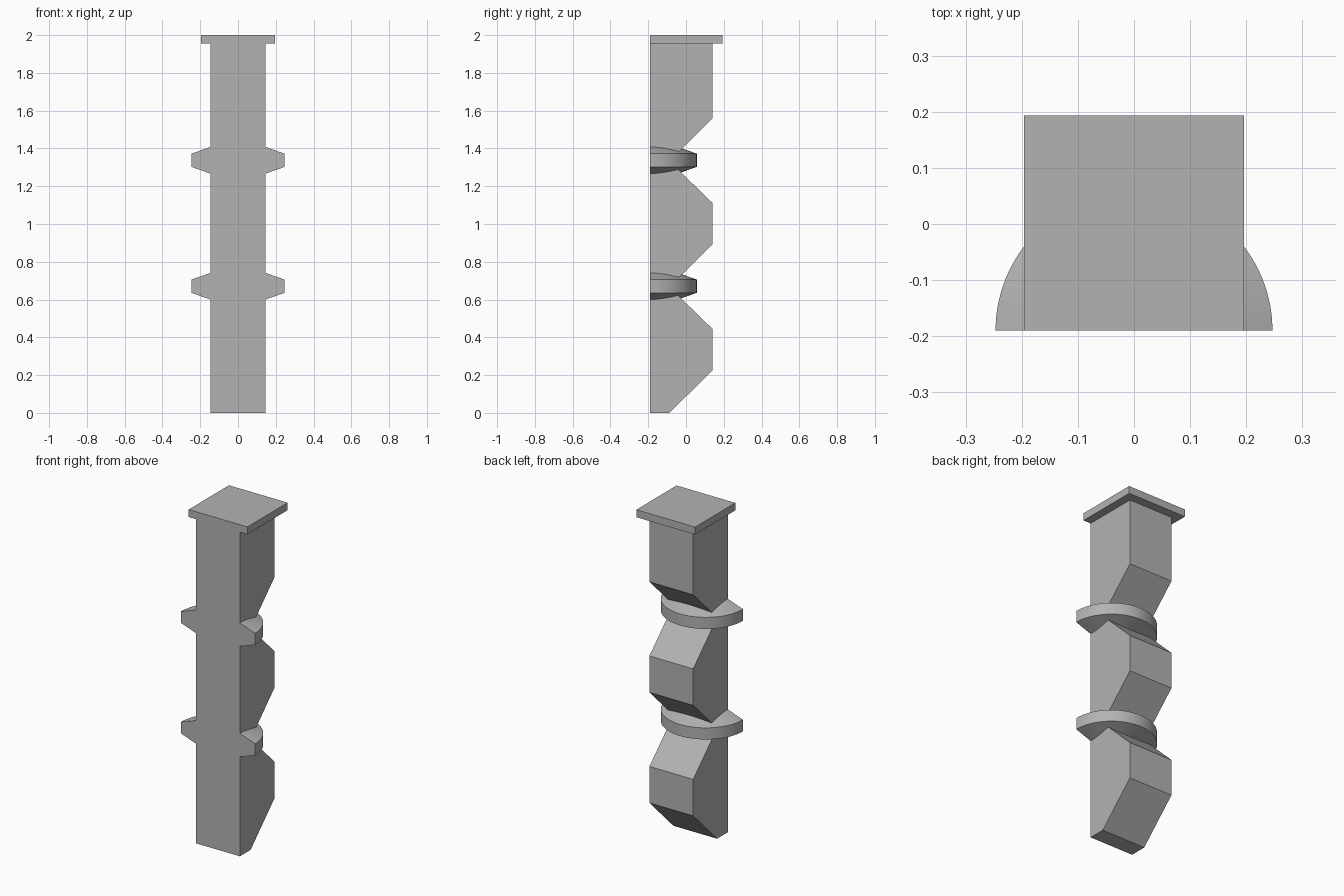
import bpy, bmesh, math
from mathutils import Matrix, Vector

cube = bpy.data.objects.get("Cube")
if cube:
    bpy.data.objects.remove(cube, do_unlink=True)

FRONT, BACK = -0.19, 0.14      # depth limits of the shaft
HALF = 0.146                   # half width of the shaft
PITCH = 2 / 3                  # height of one notched section
CAP_Z = 1.955

grey = bpy.data.materials.new("plain grey")
grey.use_nodes = True
colour = (0.45, 0.45, 0.45, 1)
grey.diffuse_color = colour
grey.node_tree.nodes["Principled BSDF"].inputs["Base Color"].default_value = colour


def finish(bm, name):
    bmesh.ops.recalc_face_normals(bm, faces=bm.faces)
    mesh = bpy.data.meshes.new(name)
    bm.to_mesh(mesh)
    bm.free()
    mesh.materials.append(grey)
    obj = bpy.data.objects.new(name, mesh)
    bpy.context.collection.objects.link(obj)
    return obj


# Shaft: side profile with three sections, extruded across the width
profile = [(FRONT, CAP_Z), (FRONT, 0)]
for i in range(3):
    z = i * PITCH
    profile += [(-0.088, z), (BACK, z + 0.225)]
    profile.append((BACK, z + 0.445 if i < 2 else CAP_Z))
bm = bmesh.new()
side = bm.faces.new([bm.verts.new((-HALF, y, z)) for y, z in profile])
extruded = bmesh.ops.extrude_face_region(bm, geom=[side])["geom"]
bmesh.ops.translate(bm, vec=(2 * HALF, 0, 0),
                    verts=[v for v in extruded if isinstance(v, bmesh.types.BMVert)])
finish(bm, "notched_shaft")

# Square cap, flush with the front of the shaft
bm = bmesh.new()
bmesh.ops.create_cube(bm, size=1)
bmesh.ops.scale(bm, vec=(0.392, 0.383, 2 - CAP_Z), verts=bm.verts)
bmesh.ops.translate(bm, vec=(0, 0.0015, (2 + CAP_Z) / 2), verts=bm.verts)
finish(bm, "top_cap")


# Half-round collars: conical above and below a narrow upright rim
def collar(name, z):
    bm = bmesh.new()
    outline = [(0.09, -0.09), (0.247, -0.035), (0.247, 0.035), (0.09, 0.09)]
    section = bm.faces.new([bm.verts.new((r, 0, h)) for r, h in outline])
    bmesh.ops.spin(bm, geom=[section] + section.edges[:] + section.verts[:],
                   cent=(0, 0, 0), axis=(0, 0, 1), angle=math.pi, steps=32)
    bmesh.ops.translate(bm, vec=Vector((0, FRONT, z)), verts=bm.verts)
    obj = finish(bm, name)
    bpy.ops.object.select_all(action="DESELECT")
    obj.select_set(True)
    bpy.context.view_layer.objects.active = obj
    bpy.ops.object.shade_smooth_by_angle(angle=math.radians(30))


collar("lower_collar", PITCH + 0.004)
collar("upper_collar", 2 * PITCH + 0.004)
